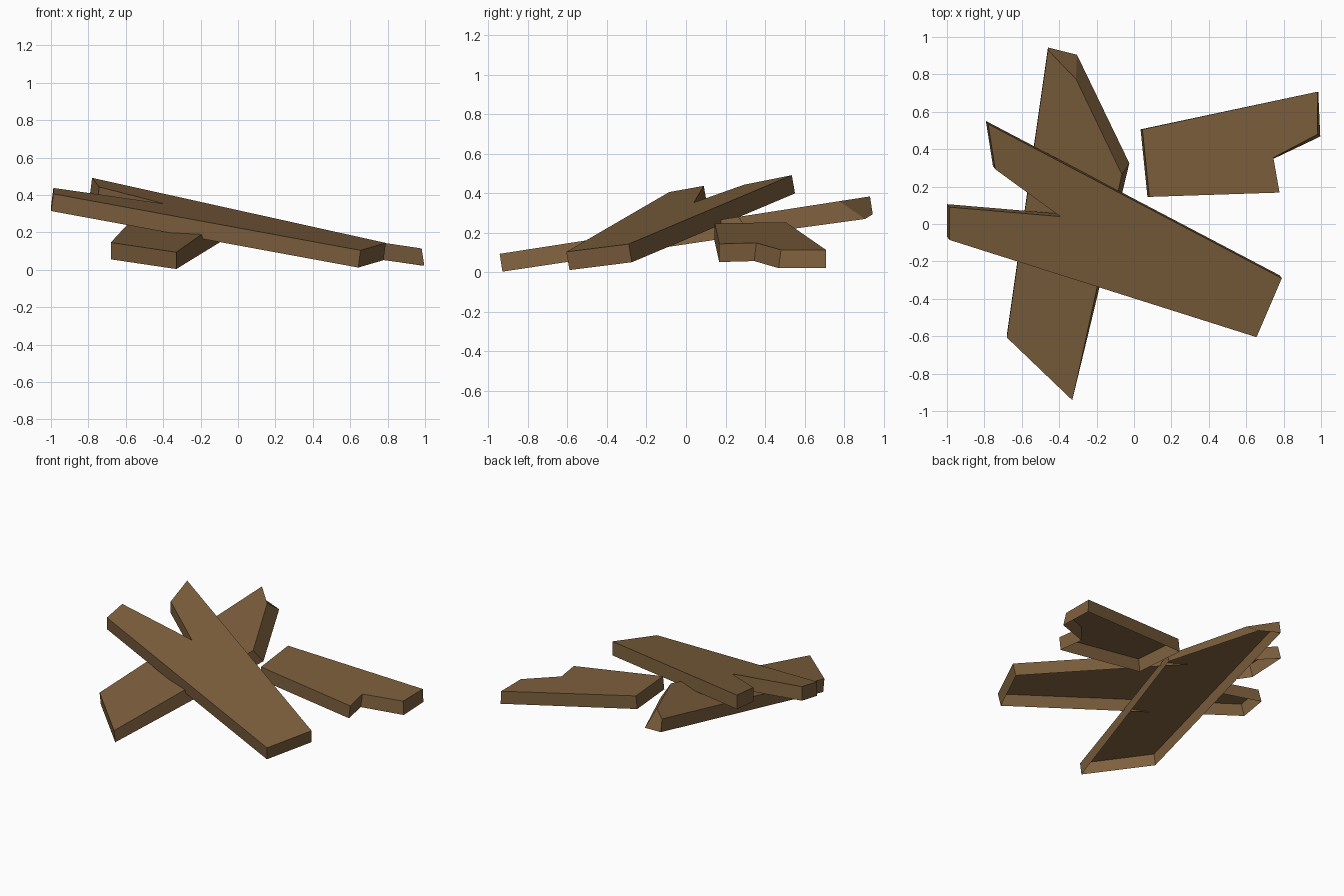
import bpy
from mathutils import Vector

if "Cube" in bpy.data.objects:
    bpy.data.objects.remove(bpy.data.objects["Cube"])

wood = bpy.data.materials.new("brown_wood")
wood.diffuse_color = (0.21, 0.118, 0.048, 1)
wood.use_nodes = True
wood.node_tree.nodes["Principled BSDF"].inputs["Base Color"].default_value = wood.diffuse_color


def plank(name, outline, height, drop, flare=None):
    """Broken board: tilted top outline plus a skirt of sides, open underneath.
    height(x, y) gives the top plane, drop the shift to the lower rim,
    flare extra (x, y) shifts for single lower corners."""
    flare = flare or {}
    top = [Vector((x, y, height(x, y))) for x, y in outline]
    low = [p + Vector(drop) for p in top]
    for i, (dx, dy) in flare.items():
        low[i] += Vector((dx, dy, 0))
    n = len(top)
    faces = [tuple(range(n))]
    faces += [(i, i + n, (i + 1) % n + n, (i + 1) % n) for i in range(n)]
    mesh = bpy.data.meshes.new(name)
    mesh.from_pydata(top + low, [], faces)
    mesh.materials.append(wood)
    ob = bpy.data.objects.new(name, mesh)
    bpy.context.collection.objects.link(ob)
    return ob


# Large split board lying on top (outlines run counter-clockwise)
plank("upper_plank",
      [(-0.987, -0.085), (0.655, -0.605), (0.79, -0.29), (-0.78, 0.535),
       (-0.742, 0.293), (-0.395, 0.04), (-0.987, 0.09)],
      lambda x, y: 0.145 - 0.127 * (x - 0.79) + 0.18 * (y + 0.28),
      (-0.012, 0.016, -0.092))

# Long board crossing underneath, its broken end flaring outward
plank("lower_plank",
      [(-0.68, -0.607), (-0.33, -0.942), (-0.065, 0.265), (-0.31, 0.775),
       (-0.46, 0.93)],
      lambda x, y: 0.094 + 0.155 * (y + 0.94),
      (0, 0.014, -0.09),
      {2: (0.04, 0.046), 3: (0.005, 0.116)})

# Short board with a notched end
plank("short_plank",
      [(0.082, 0.145), (0.778, 0.168), (0.745, 0.355), (0.982, 0.48),
       (0.98, 0.707), (0.045, 0.506)],
      lambda x, y: 0.26 - 0.149 * x,
      (-0.01, 0, -0.092),
      {2: (0.003, -0.01), 3: (0.024, -0.012), 4: (0.015, 0)})
